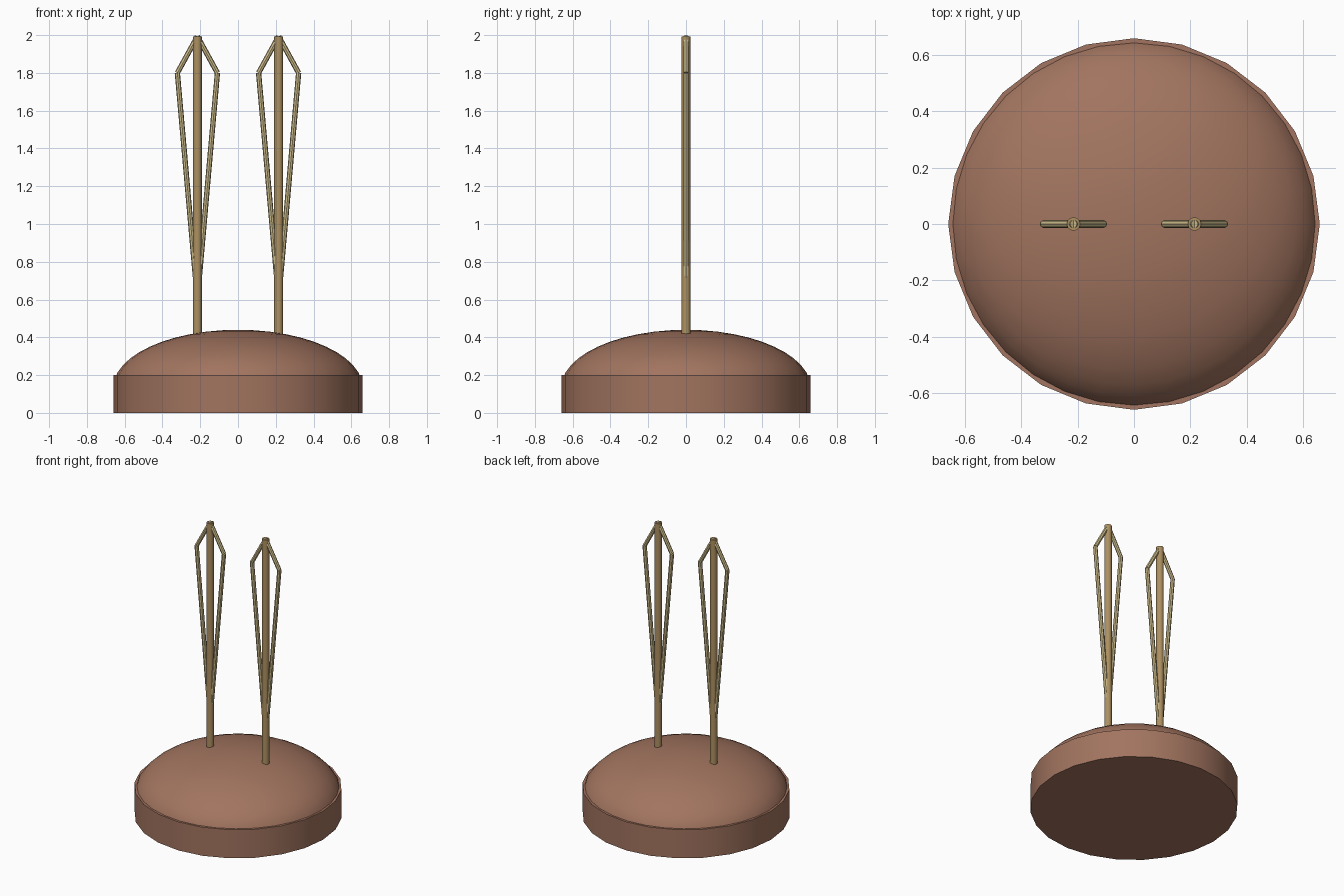
import bpy, bmesh, math
from mathutils import Vector

if "Cube" in bpy.data.objects:
    bpy.data.objects.remove(bpy.data.objects["Cube"])


def material(name, color):
    m = bpy.data.materials.new(name)
    m.diffuse_color = (*color, 1)
    m.use_nodes = True
    m.node_tree.nodes["Principled BSDF"].inputs["Base Color"].default_value = m.diffuse_color
    return m


BROWN = material("clay brown", (0.36, 0.175, 0.115))
TAN = material("stem tan", (0.42, 0.28, 0.12))
STRAW = material("pale straw", (0.62, 0.51, 0.26))


def smooth(obj, mat):
    obj.data.materials.append(mat)
    bpy.ops.object.select_all(action='DESELECT')
    bpy.context.view_layer.objects.active = obj
    obj.select_set(True)
    bpy.ops.object.shade_smooth_by_angle(angle=math.radians(40))


def rod(name, a, b, radius, sides, mat):
    """Capped cylinder between two points."""
    a, b = Vector(a), Vector(b)
    bpy.ops.mesh.primitive_cylinder_add(vertices=sides, radius=radius,
                                        depth=(b - a).length, location=(a + b) / 2)
    obj = bpy.context.object
    obj.name = name
    obj.rotation_euler = (b - a).to_track_quat('Z', 'Y').to_euler()
    smooth(obj, mat)
    return obj


# Round base
rod("base", (0, 0, 0), (0, 0, 0.2), 0.66, 24, BROWN)

# Domed top: flattened sphere, cut off inside the base
bpy.ops.mesh.primitive_uv_sphere_add(segments=32, ring_count=24, radius=1)
dome = bpy.context.object
dome.name = "dome"
for v in dome.data.vertices:
    v.co = Vector((v.co.x * 0.66, v.co.y * 0.66, v.co.z * 0.305 + 0.135))
bm = bmesh.new()
bm.from_mesh(dome.data)
bmesh.ops.bisect_plane(bm, geom=bm.verts[:] + bm.edges[:] + bm.faces[:],
                       plane_co=(0, 0, 0.19), plane_no=(0, 0, 1), clear_inner=True)
bm.to_mesh(dome.data)
bm.free()
smooth(dome, BROWN)

# Two stems, each with a kite-shaped wire loop
TOP = 1.993
for side, x in (("left", -0.215), ("right", 0.215)):
    rod(side + "_stem", (x, 0, 0.35), (x, 0, TOP), 0.024, 12, TAN)
    for part, s in (("outer", 1), ("inner", -1)):
        d = s * math.copysign(0.106, x)
        rod(f"{side}_{part}_long_wire", (x, 0, 0.6), (x + d, 0, 1.8), 0.014, 8, STRAW)
        rod(f"{side}_{part}_short_wire", (x + d, 0, 1.8), (x, 0, TOP), 0.014, 8, STRAW)
